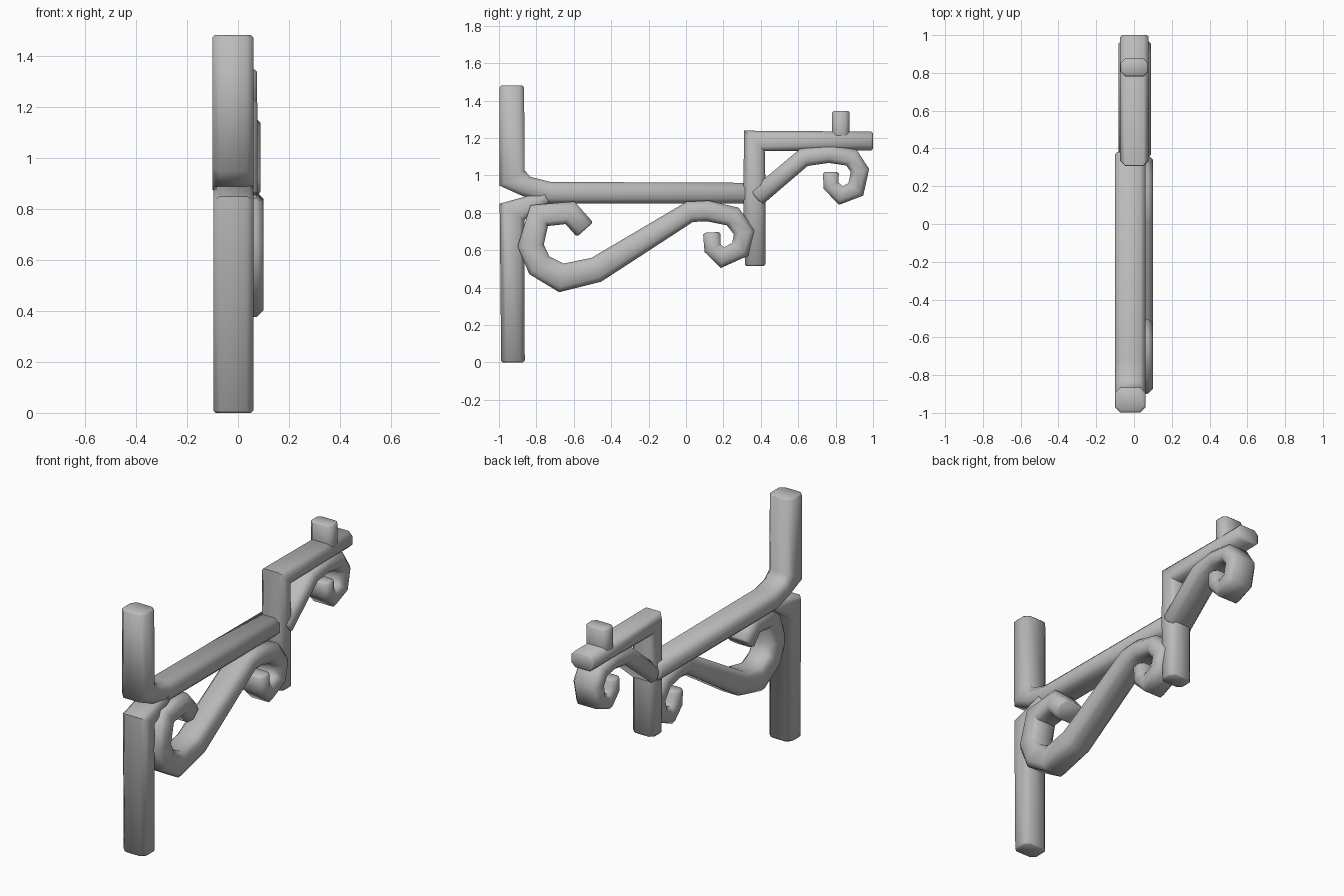
import bpy, bmesh, math
from mathutils import Vector

if "Cube" in bpy.data.objects:
    bpy.data.objects.remove(bpy.data.objects["Cube"])

iron = bpy.data.materials.new("grey_iron")
iron.diffuse_color = (0.5, 0.5, 0.5, 1)
iron.use_nodes = True
iron.node_tree.nodes["Principled BSDF"].inputs["Base Color"].default_value = iron.diffuse_color


def bar(name, path, x_mid, x_half, chamfer=0.026):
    """Sweep a chamfered rectangle along mitred (y, z, half thickness) points."""
    pts = [Vector(p[:2]) for p in path]
    halves = [p[2] for p in path]
    dirs = [(b - a).normalized() for a, b in zip(pts, pts[1:])]
    rings = []                       # centre, mitre vector, half thickness, half width
    for i, p in enumerate(pts):
        d0, d1 = dirs[max(i - 1, 0)], dirs[min(i, len(dirs) - 1)]
        t = (d0 + d1).normalized()
        n = Vector((-t.y, t.x)) / max(t.dot(d1), 0.6)
        rings.append((p, n, halves[i], x_half))
    # small bevel at both ends
    bev = 0.009
    for k, d in ((0, dirs[0]), (-1, -dirs[-1])):
        p, n, h, w = rings[k]
        rings[k] = (p + d * bev, n, h, w)
        cap = (p, n, h - bev, w - bev)
        rings.insert(0, cap) if k == 0 else rings.append(cap)
    bm = bmesh.new()
    loops = []
    for p, n, h, w in rings:
        c = min(chamfer, h * 0.5)
        sec = [(w, h - c), (w - c, h), (c - w, h), (-w, h - c),
               (-w, c - h), (c - w, -h), (w - c, -h), (w, c - h)]
        loops.append([bm.verts.new((x_mid + x, p.x + n.x * s, p.y + n.y * s))
                      for x, s in sec])
    for a, b in zip(loops, loops[1:]):
        for j in range(8):
            k = (j + 1) % 8
            bm.faces.new((a[j], a[k], b[k], b[j]))
    bm.faces.new(loops[0])
    bm.faces.new(loops[-1])
    bmesh.ops.recalc_face_normals(bm, faces=bm.faces)
    me = bpy.data.meshes.new(name)
    bm.to_mesh(me)
    bm.free()
    me.materials.append(iron)
    ob = bpy.data.objects.new(name, me)
    bpy.context.collection.objects.link(ob)
    bpy.ops.object.select_all(action='DESELECT')
    ob.select_set(True)
    bpy.context.view_layer.objects.active = ob
    bpy.ops.object.shade_smooth_by_angle(angle=math.radians(48))
    return ob


# wall posts: the upper one bends into the long beam
bar("lower_wall_post", [(-0.925, 0, 0.063), (-0.93, 0.805, 0.066),
                        (-0.74, 0.885, 0.035)], -0.018, 0.078)
bar("upper_wall_post_and_beam", [(-0.932, 1.48, 0.066), (-0.93, 0.985, 0.068),
                                 (-0.85, 0.94, 0.055), (-0.73, 0.907, 0.058),
                                 (0.38, 0.905, 0.055)], -0.02, 0.08)

# hanging post that turns into the top arm, with a stub on the arm
bar("hanging_post_and_arm", [(0.37, 0.515, 0.055), (0.366, 0.9, 0.06),
                             (0.366, 1.184, 0.055), (1.0, 1.184, 0.05)], 0.002, 0.075)
bar("arm_stub", [(0.828, 1.15, 0.047), (0.828, 1.345, 0.047)], 0.002, 0.073)

# large scroll under the beam
bar("large_scroll", [(-0.54, 0.71, 0.058), (-0.62, 0.80, 0.058), (-0.785, 0.785, 0.06),
                     (-0.83, 0.625, 0.066), (-0.785, 0.52, 0.068), (-0.667, 0.452, 0.072),
                     (-0.48, 0.495, 0.068), (0.02, 0.805, 0.055), (0.115, 0.81, 0.055),
                     (0.25, 0.78, 0.053), (0.312, 0.695, 0.052), (0.29, 0.605, 0.05),
                     (0.195, 0.56, 0.046), (0.142, 0.61, 0.044), (0.137, 0.695, 0.046)],
    0.02, 0.08)

# small scroll under the top arm
bar("small_scroll", [(0.375, 0.88, 0.05), (0.63, 1.096, 0.048), (0.765, 1.113, 0.046),
                     (0.885, 1.095, 0.046), (0.93, 1.025, 0.046), (0.908, 0.925, 0.046),
                     (0.828, 0.892, 0.042), (0.775, 0.945, 0.04), (0.775, 1.018, 0.042)],
    0.004, 0.085)
